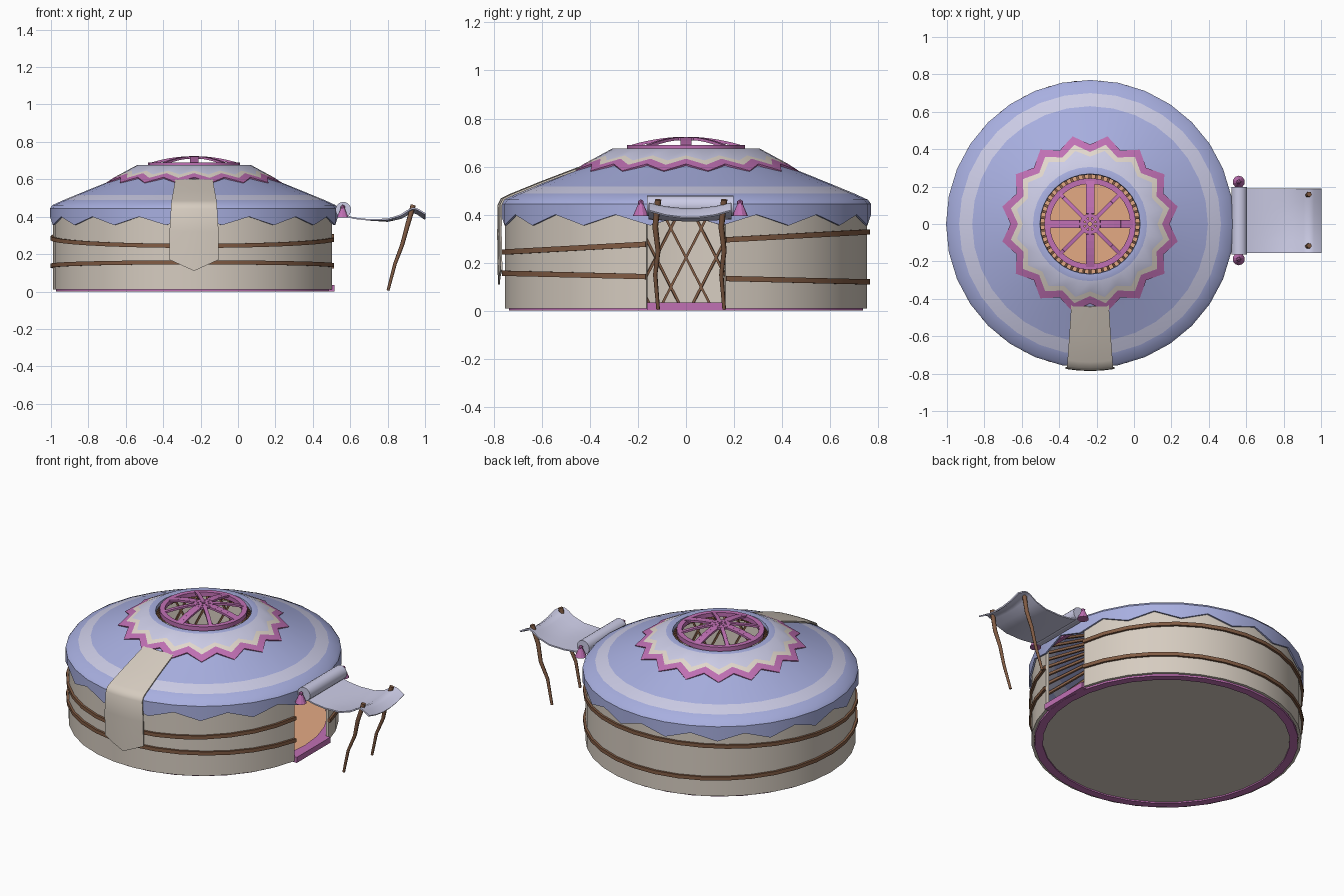
import bpy, bmesh
from math import sin, cos, radians, pi
from mathutils import Vector, Matrix

cube = bpy.data.objects.get("Cube")
if cube:
    bpy.data.objects.remove(cube, do_unlink=True)

CX = -0.235   # tent axis
SEG = 32      # sides of the round parts


def material(name, rgb):
    lin = [((c / 255 + 0.055) / 1.055) ** 2.4 for c in rgb] + [1]
    m = bpy.data.materials.new(name)
    m.use_nodes = True
    m.diffuse_color = lin
    m.node_tree.nodes["Principled BSDF"].inputs["Base Color"].default_value = lin
    return m


BLUE = material("periwinkle cloth", (168, 175, 224))
PALE = material("pale lavender cloth", (204, 204, 230))
FELT = material("felt", (214, 204, 192))
CREAM = material("cream trim", (226, 216, 205))
PINK = material("orchid paint", (192, 112, 180))
WOOD = material("brown wood", (130, 92, 68))
PEACH = material("peach floor", (228, 170, 132))


def finish(name, bm, mats, thick=0, offset=-1, angle=30):
    me = bpy.data.meshes.new(name)
    bm.to_mesh(me)
    bm.free()
    ob = bpy.data.objects.new(name, me)
    bpy.context.collection.objects.link(ob)
    for m in mats:
        me.materials.append(m)
    if thick:
        mod = ob.modifiers.new("thickness", "SOLIDIFY")
        mod.thickness, mod.offset = thick, offset
    if angle:
        me.shade_smooth()
        ob.modifiers.new("crisp edges", "EDGE_SPLIT").split_angle = radians(angle)
    return ob


def grid(name, rows, mats, ring=False, tube=False, **kw):
    """Skin of quads over rows of points; one material per column."""
    bm = bmesh.new()
    v = [[bm.verts.new(p) for p in row] for row in rows]
    n, c = len(v), len(v[0])
    slots = list(dict.fromkeys(mats))
    for i in range(n if ring else n - 1):
        a, b = v[i], v[(i + 1) % n]
        for j in range(c if tube else c - 1):
            k = (j + 1) % c
            f = bm.faces.new((a[j], b[j], b[k], a[k]))
            f.material_index = slots.index(mats[min(j, len(mats) - 1)])
    if tube and not ring:
        bm.faces.new(v[0])
        bm.faces.new(v[-1][::-1])
    bmesh.ops.remove_doubles(bm, verts=bm.verts, dist=1e-5)
    return finish(name, bm, slots, **kw)


def lathe(name, profile, mats, odd=None, gap=0, lift=lambda a: 0, **kw):
    """Turn (radius, height) points round the axis; odd columns may differ."""
    rows = []
    for i in range(SEG if not gap else SEG + 1):
        a = radians(gap + (360 - 2 * gap) * i / SEG)
        pts = odd if odd and i % 2 else profile
        rows.append([(CX + r * cos(a), r * sin(a), z + lift(a)) for r, z in pts])
    return grid(name, rows, mats, ring=not gap, **kw)


def box_profile(r0, r1, z0, z1):
    return [(r1, z0), (r1, z1), (r0, z1), (r0, z0)]


def bar(bm, p, q, w, h):
    p, q = Vector(p), Vector(q)
    d = q - p
    m = (Matrix.Translation((p + q) / 2) @ d.to_track_quat("X", "Z").to_matrix().to_4x4()
         @ Matrix.Diagonal((d.length, w, h, 1)))
    bmesh.ops.create_cube(bm, size=1, matrix=m)


def polar(r, a, z):
    return (CX + r * cos(a), r * sin(a), z)


# Wall, base and floor
DOOR = 12.6
lathe("felt_wall", box_profile(0.738, 0.755, 0.01, 0.445), [FELT], gap=DOOR, tube=True)
lathe("base_ring", box_profile(0.69, 0.737, 0, 0.032), [PINK], tube=True)
lathe("floor", box_profile(0, 0.7, 0.008, 0.02), [FELT, PEACH, PEACH, FELT], tube=True)
bm = bmesh.new()
bar(bm, (0.50, -0.163, 0.415), (0.50, 0.163, 0.415), 0.025, 0.03)
bar(bm, (0.50, -0.163, 0.018), (0.50, 0.163, 0.018), 0.03, 0.034)
finish("door_lintel_and_sill", bm, [PINK], angle=0)

# Ropes round the wall, dipping towards one side
rope = box_profile(0.75, 0.768, -0.011, 0.011)
lathe("upper_rope", rope, [WOOD], gap=DOOR, tube=True, lift=lambda a: 0.286 + 0.042 * sin(a))
lathe("lower_rope", rope, [WOOD], gap=DOOR, tube=True, lift=lambda a: 0.138 - 0.018 * sin(a))

# Inner lattice and roof poles
bm = bmesh.new()
for k in range(36):
    for s in (-1, 1):
        a, b = (radians(10 * k + s * t) for t in (-8.5, 8.5))
        if all(cos(t) < cos(radians(DOOR + 1)) for t in (a, b)):
            bar(bm, polar(0.73, a, 0.012), polar(0.73, b, 0.43), 0.01, 0.01)
finish("wall_lattice", bm, [WOOD], angle=0)
bm = bmesh.new()
for k in range(48):
    a = 2 * pi * k / 48
    bar(bm, polar(0.73, a, 0.435), polar(0.24, a, 0.648), 0.014, 0.014)
finish("roof_poles", bm, [WOOD], angle=0)

# Roof cloth with a toothed skirt
upper = [(0.77, 0.445), (0.757, 0.462), (0.70, 0.488), (0.63, 0.517), (0.46, 0.586), (0.30, 0.655)]
lathe("roof_cloth", [(0.77, 0.40)] + upper, [BLUE, BLUE, BLUE, PALE, BLUE, BLUE],
      odd=[(0.77, 0.355)] + upper, thick=0.01)


# Star shaped cap
def cap(radii):
    return [(r, 0.676 - 0.54 * (r - 0.305)) for r in radii] + [(0.268, 0.676), (0.265, 0.655)]


lathe("star_cap", cap((0.425, 0.385, 0.36, 0.305)), [PINK, CREAM, PALE, BLUE, BLUE],
      odd=cap((0.478, 0.432, 0.398, 0.305)), thick=0.008)

# Crown wheel
lathe("crown_ring", box_profile(0.215, 0.245, 0.664, 0.69), [PINK], tube=True)
lathe("crown_hub", box_profile(0.035, 0.055, 0.708, 0.722), [PINK], tube=True)
bm = bmesh.new()
for k in range(8):
    a, w = k * pi / 4, (0.022, 0.045)[k % 2 == 0]
    stops = [0.235 - 0.036 * i for i in range(6)] + [0.01]
    arc = [polar(r, a, 0.682 + 0.036 * (1 - (r / 0.235) ** 2)) for r in stops]
    for i, (p, q) in enumerate(zip(arc, arc[1:])):
        bar(bm, p, q, w if i < 5 else 0.016, 0.012)
finish("crown_ribs", bm, [PINK], angle=0)

# Felt flap hanging over the front: y, z, half width, point drop
flap = [(-0.44, 0.593, 0.10, 0), (-0.60, 0.532, 0.11, 0), (-0.735, 0.477, 0.12, 0),
        (-0.765, 0.462, 0.122, 0), (-0.776, 0.44, 0.123, 0), (-0.778, 0.32, 0.13, 0),
        (-0.775, 0.17, 0.13, 0.06)]
rows = [[(CX + w * t, y + (w * t) ** 2 / (-2 * y), z - drop * (1 - abs(t)))
         for t in (-1, -0.5, 0, 0.5, 1)] for y, z, w, drop in flap]
grid("front_flap", rows, [FELT], thick=0.008, offset=1, angle=50)

# Awning sheet sagging between its poles
MID = 0.017
sheet = [(0.575, 0.405), (0.62, 0.392), (0.70, 0.383), (0.80, 0.386), (0.87, 0.408),
         (0.91, 0.434), (0.935, 0.446), (0.96, 0.44), (1.0, 0.416)]
rows = [[(x, MID + 0.172 * t, z - 0.03 * (1 - t * t) * max(0, (x - 0.7) / 0.3))
         for t in (-1, -0.6, -0.2, 0.2, 0.6, 1)] for x, z in sheet]
grid("awning_sheet", rows, [PALE], thick=0.008, offset=0, angle=50)

# Rolled door cloth with tassels
turn = Matrix.Rotation(pi / 2, 4, "X")
bm = bmesh.new()
bmesh.ops.create_cone(bm, cap_ends=True, segments=20, radius1=0.042, radius2=0.042, depth=0.36,
                      matrix=Matrix.Translation((0.563, MID, 0.437)) @ turn)
finish("door_roll", bm, [PALE])
bm = bmesh.new()
for y in (MID - 0.205, MID + 0.208):
    bmesh.ops.create_cone(bm, cap_ends=True, segments=10, radius1=0.033, radius2=0.009, depth=0.055,
                          matrix=Matrix.Translation((0.56, y, 0.422)))
    bmesh.ops.create_icosphere(bm, subdivisions=1, radius=0.014,
                               matrix=Matrix.Translation((0.56, y, 0.45)))
finish("tassels", bm, [PINK])

# Crooked awning poles
for side, y in (("right", -0.122), ("left", 0.153)):
    cu = bpy.data.curves.new(side + "_awning_pole", "CURVE")
    cu.dimensions, cu.bevel_depth, cu.bevel_resolution, cu.use_fill_caps = "3D", 0.013, 1, True
    path = [(0.937, 0.462), (0.905, 0.35), (0.878, 0.25), (0.84, 0.15), (0.802, 0.006)]
    sp = cu.splines.new("POLY")
    sp.points.add(len(path) - 1)
    for i, (pt, (x, z)) in enumerate(zip(sp.points, path)):
        pt.co = (x, y + 0.006 * (-1) ** i, z, 1)
        pt.radius = 1.1 - 0.12 * i
    ob = bpy.data.objects.new(side + "_awning_pole", cu)
    bpy.context.collection.objects.link(ob)
    cu.materials.append(WOOD)
